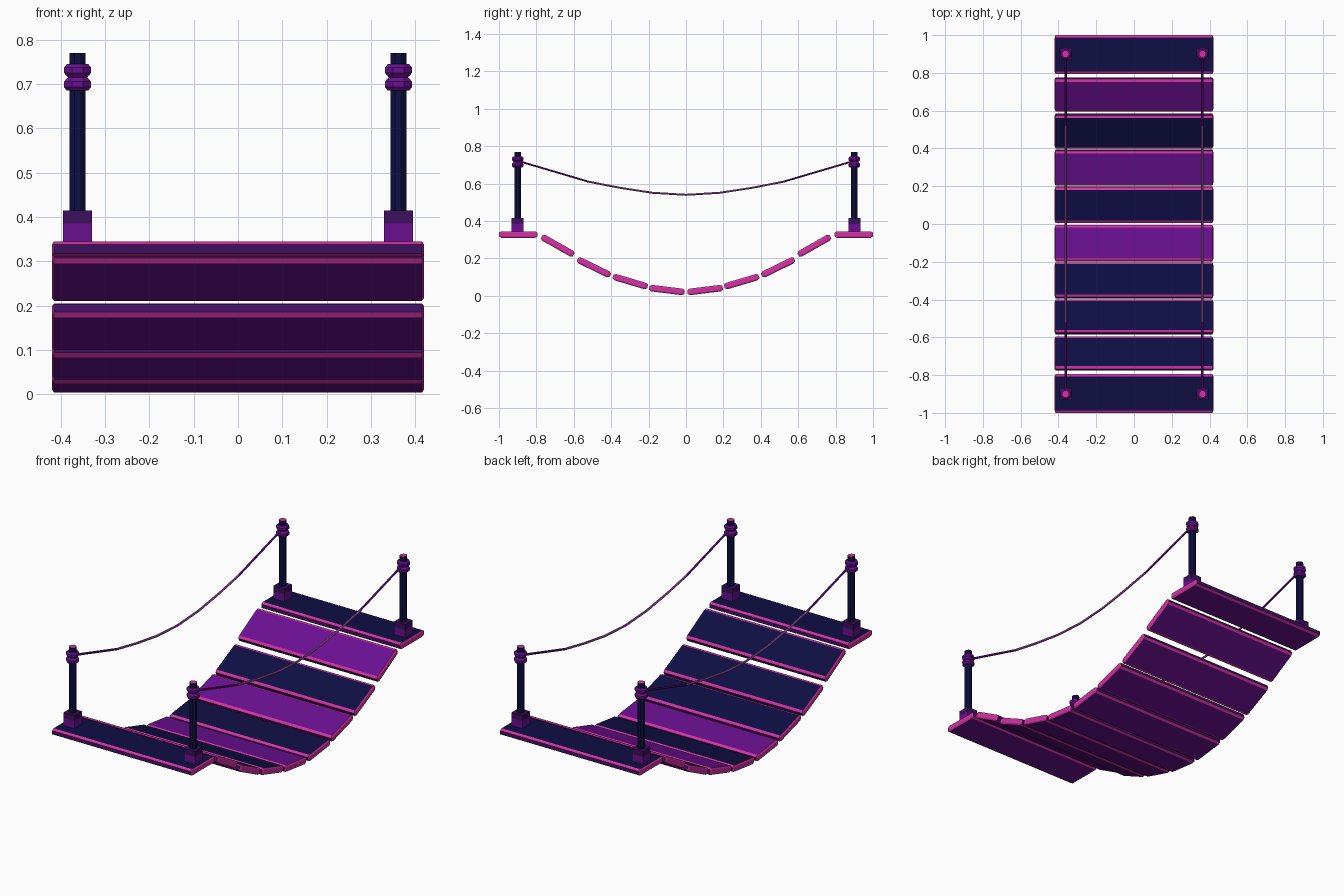
import bpy, bmesh, math
from mathutils import Vector, Matrix

if "Cube" in bpy.data.objects:
    bpy.data.objects.remove(bpy.data.objects["Cube"])


def material(name, r, g, b):
    lin = lambda c: ((c / 255 + 0.055) / 1.055) ** 2.4 if c > 10 else c / 255 / 12.92
    m = bpy.data.materials.new(name)
    m.diffuse_color = (lin(r), lin(g), lin(b), 1)
    m.use_nodes = True
    m.node_tree.nodes["Principled BSDF"].inputs["Base Color"].default_value = m.diffuse_color
    return m


NAVY = material("navy", 14, 14, 68)
PURPLE = material("purple", 106, 16, 145)
VIOLET = material("dark violet", 62, 14, 95)
PINK = material("pink", 214, 50, 165)
ORCHID = material("orchid", 172, 88, 182)


def finish(name, bm, mats, rule):
    """Colour each face by a rule and turn the bmesh into an object."""
    bmesh.ops.recalc_face_normals(bm, faces=bm.faces)
    bm.normal_update()
    for f in bm.faces:
        f.material_index = mats.index(rule(f))
    me = bpy.data.meshes.new(name)
    bm.to_mesh(me)
    bm.free()
    for m in mats:
        me.materials.append(m)
    ob = bpy.data.objects.new(name, me)
    bpy.context.collection.objects.link(ob)
    return ob


def plank(name, y, z, length, angle, top):
    """Chamfered board: pink chamfers and ends, coloured top."""
    size = Vector((0.42, length / 2, 0.0175))
    cut = Vector((0.005, 0.013, 0.0075))
    bm = bmesh.new()
    for sx in (-1, 1):
        for sy in (-1, 1):
            for sz in (-1, 1):
                for axis in range(3):
                    p = size - cut
                    p[axis] = size[axis]
                    bm.verts.new((p.x * sx, p.y * sy, p.z * sz))
    bmesh.ops.convex_hull(bm, input=bm.verts)
    bmesh.ops.dissolve_limit(bm, angle_limit=0.01, verts=bm.verts, edges=bm.edges)

    def rule(f):
        if f.normal.z > 0.99:
            return top
        if f.normal.z < -0.99:
            return PURPLE
        return VIOLET if abs(f.normal.y) > 0.99 else PINK

    ob = finish(name, bm, [NAVY, PURPLE, VIOLET, PINK], rule)
    ob.location = (0, y, z)
    ob.rotation_euler.x = math.radians(angle)


def lathe(name, x, y, profile, mats, rule, sides=8):
    """Low-poly turned part from (radius, z) points."""
    bm = bmesh.new()
    rings = []
    for r, z in profile:
        rr = r / math.cos(math.pi / sides)
        rings.append([bm.verts.new((x + rr * math.cos(2 * math.pi * (i + 0.5) / sides),
                                    y + rr * math.sin(2 * math.pi * (i + 0.5) / sides), z))
                      for i in range(sides)])
    for a, b in zip(rings, rings[1:]):
        for i in range(sides):
            j = (i + 1) % sides
            bm.faces.new((a[i], a[j], b[j], b[i]))
    bm.faces.new(rings[0])
    bm.faces.new(rings[-1])
    return finish(name, bm, mats, rule)


# Walkway boards: (y, z, length, slope), mirrored front to back
boards = [(0.102, 0.031, 0.19, 7), (0.298, 0.076, 0.193, 16.5),
          (0.492, 0.152, 0.195, 26), (0.686, 0.268, 0.197, 29.5)]
for i, (y, z, length, angle) in enumerate(boards):
    plank(f"back_plank_{i + 1}", y, z, length, angle, PURPLE if i % 2 else NAVY)
    plank(f"front_plank_{i + 1}", -y, z, length, -angle, NAVY if i else PURPLE)

# End platforms
for side, s in (("front", -1), ("back", 1)):
    plank(side + "_platform", 0.897 * s, 0.3275, 0.206, 0, NAVY)

# Posts with square bases and double collars
for fb, y in (("front", -0.9), ("back", 0.9)):
    for lr, x in (("left", -0.362), ("right", 0.362)):
        tag = f"{fb}_{lr}_"
        lathe(tag + "base", x, y, [(0.0325, 0.342), (0.0325, 0.385), (0.0325, 0.415)],
              [PURPLE, VIOLET],
              lambda f: VIOLET if f.calc_center_median().z > 0.39 else PURPLE, 4)
        lathe(tag + "post", x, y, [(0.018, 0.41), (0.018, 0.77)], [NAVY, PINK],
              lambda f: PINK if f.normal.z > 0.9 else NAVY)
        lathe(tag + "collar", x, y, [(0.024, 0.685), (0.0305, 0.693), (0.0305, 0.705),
                                     (0.022, 0.715), (0.0305, 0.725), (0.0305, 0.737),
                                     (0.024, 0.745)], [PURPLE], lambda f: PURPLE)

# Sagging hand ropes
half = [(0.0, 0.54), (0.18, 0.551), (0.35, 0.577), (0.52, 0.61), (0.9, 0.722)]
path = [(-y, z) for y, z in half[:0:-1]] + [(-0.0, 0.54)] + half[1:]
for lr, x in (("left", -0.362), ("right", 0.362)):
    bm = bmesh.new()
    rings = [[bm.verts.new((x + 0.006 * math.cos(math.pi * k / 3), y,
                            z + 0.006 * math.sin(math.pi * k / 3))) for k in range(6)]
             for y, z in path]
    for a, b in zip(rings, rings[1:]):
        for k in range(6):
            j = (k + 1) % 6
            bm.faces.new((a[k], a[j], b[j], b[k]))
    bm.faces.new(rings[0])
    bm.faces.new(rings[-1])
    finish(lr + "_rope", bm, [PURPLE, ORCHID],
           lambda f: ORCHID if abs(f.calc_center_median().y) < 0.5 else PURPLE)
